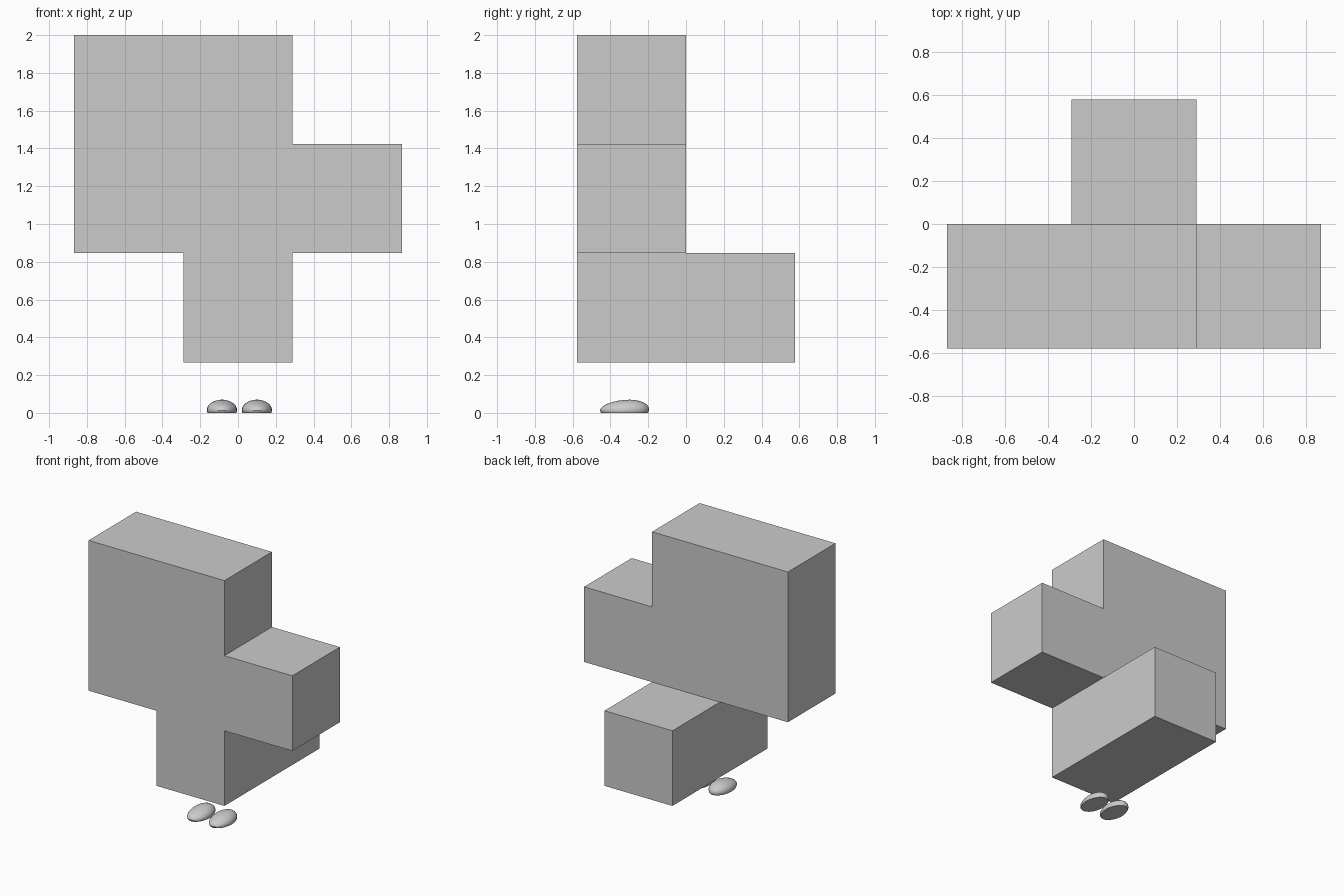
import bpy, bmesh
from mathutils import Matrix, Vector

if "Cube" in bpy.data.objects:
    bpy.data.objects.remove(bpy.data.objects["Cube"])

S = 0.578      # edge of one cube
BASE = 0.268   # height of the lowest cube


def add_object(name, bm):
    mesh = bpy.data.meshes.new(name)
    bm.to_mesh(mesh)
    bm.free()
    obj = bpy.data.objects.new(name, mesh)
    bpy.context.collection.objects.link(obj)
    return obj


def block(name, col, row, level):
    bm = bmesh.new()
    centre = (col * S, (row - 0.5) * S, BASE + (level + 0.5) * S * 0.9995)
    bmesh.ops.create_cube(bm, size=S, matrix=Matrix.Translation(centre))
    return add_object(name, bm)


def foot(name, x):
    bm = bmesh.new()
    bmesh.ops.create_uvsphere(bm, u_segments=24, v_segments=14, radius=1)
    # flat sole
    geom = bm.verts[:] + bm.edges[:] + bm.faces[:]
    cut = bmesh.ops.bisect_plane(bm, geom=geom, plane_co=(0, 0, -0.3),
                                 plane_no=(0, 0, -1), clear_outer=True)
    rim = [e for e in cut["geom_cut"] if isinstance(e, bmesh.types.BMEdge)]
    bmesh.ops.contextual_create(bm, geom=rim)
    # toe is lower than the heel
    for v in bm.verts:
        x0, y0, z0 = v.co
        h = (z0 + 0.3) * 0.053 * (1 + 0.15 * y0)
        v.co = Vector((x + x0 * 0.08, -0.325 + y0 * 0.13, h))
    bmesh.ops.recalc_face_normals(bm, faces=bm.faces)
    obj = add_object(name, bm)
    bpy.ops.object.select_all(action="DESELECT")
    obj.select_set(True)
    bpy.context.view_layer.objects.active = obj
    bpy.ops.object.shade_smooth_by_angle()
    return obj


# stacked cubes: column, row (0 front, 1 back), level
for name, cell in {
    "lower_front_block": (0, 0, 0),
    "lower_back_block": (0, 1, 0),
    "middle_left_block": (-1, 0, 1),
    "middle_centre_block": (0, 0, 1),
    "middle_right_block": (1, 0, 1),
    "upper_left_block": (-1, 0, 2),
    "upper_centre_block": (0, 0, 2),
}.items():
    block(name, *cell)

# pair of feet under the front block
foot("left_foot", -0.085)
foot("right_foot", 0.10)
